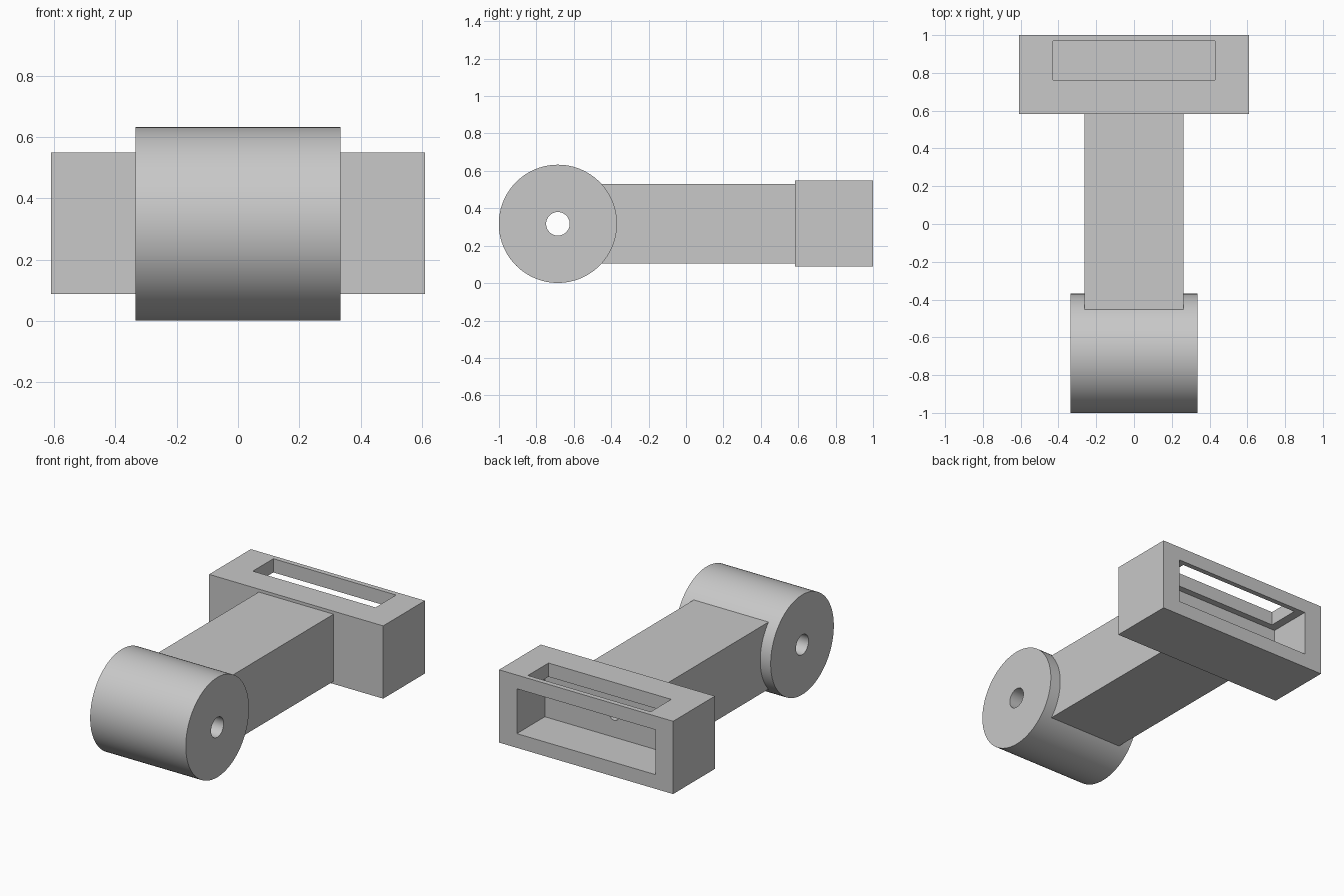
import bpy
import bmesh
from math import radians
from mathutils import Matrix, Vector

old = bpy.data.objects.get("Cube")
if old:
    bpy.data.objects.remove(old, do_unlink=True)

AXIS_Y, AXIS_Z = -0.685, 0.317

grey = bpy.data.materials.new("light_grey")
grey.use_nodes = True
colour = (0.58, 0.58, 0.58, 1)
grey.diffuse_color = colour
grey.node_tree.nodes["Principled BSDF"].inputs["Base Color"].default_value = colour


def finish(name, bm):
    mesh = bpy.data.meshes.new(name)
    bm.to_mesh(mesh)
    bm.free()
    mesh.materials.append(grey)
    obj = bpy.data.objects.new(name, mesh)
    bpy.context.collection.objects.link(obj)
    return obj


def box(name, low, high):
    low, high = Vector(low), Vector(high)
    bm = bmesh.new()
    matrix = Matrix.Translation((low + high) / 2) @ Matrix.Diagonal((*(high - low), 1))
    bmesh.ops.create_cube(bm, size=1, matrix=matrix)
    return finish(name, bm)


def cylinder(name, radius, length, centre, axis, sides=96):
    bm = bmesh.new()
    turn = Matrix.Rotation(radians(90), 4, "Y" if axis == "X" else "X")
    bmesh.ops.create_cone(bm, cap_ends=True, segments=sides, radius1=radius, radius2=radius,
                          depth=length, matrix=Matrix.Translation(centre) @ turn)
    return finish(name, bm)


def activate(obj):
    bpy.ops.object.select_all(action="DESELECT")
    obj.select_set(True)
    bpy.context.view_layer.objects.active = obj


def cut(obj, *cutters):
    activate(obj)
    for cutter in cutters:
        mod = obj.modifiers.new("cut", "BOOLEAN")
        mod.operation, mod.solver, mod.object = "DIFFERENCE", "EXACT", cutter
        bpy.ops.object.modifier_apply(modifier=mod.name)


# Solid parts
barrel = cylinder("barrel", 0.316, 0.67, (0, AXIS_Y, AXIS_Z), "X")
arm = box("arm", (-0.262, -0.5, 0.105), (0.262, 0.6, 0.53))
head = box("head", (-0.61, 0.582, 0.088), (0.61, 1, 0.549))

# Cutters: axle bore, cable bore, rear pocket and top slot
axle_bore = cylinder("axle_bore", 0.063, 1, (0, AXIS_Y, AXIS_Z), "X", 48)
cable_bore = cylinder("cable_bore", 0.032, 1.48, (0, 0.06, AXIS_Z), "Y", 32)
pocket = box("pocket", (-0.485, 0.72, 0.178), (0.485, 1.1, 0.462))
slot = box("slot", (-0.43, 0.762, 0.3), (0.43, 0.968, 0.7))

cut(barrel, axle_bore, cable_bore)
cut(arm, cable_bore)
cut(head, pocket, slot, cable_bore)

for cutter in (axle_bore, cable_bore, pocket, slot):
    bpy.data.objects.remove(cutter, do_unlink=True)

# Smooth round walls, keep the rims sharp
for part in (barrel, arm, head):
    activate(part)
    bpy.ops.object.shade_smooth_by_angle(angle=radians(30))
